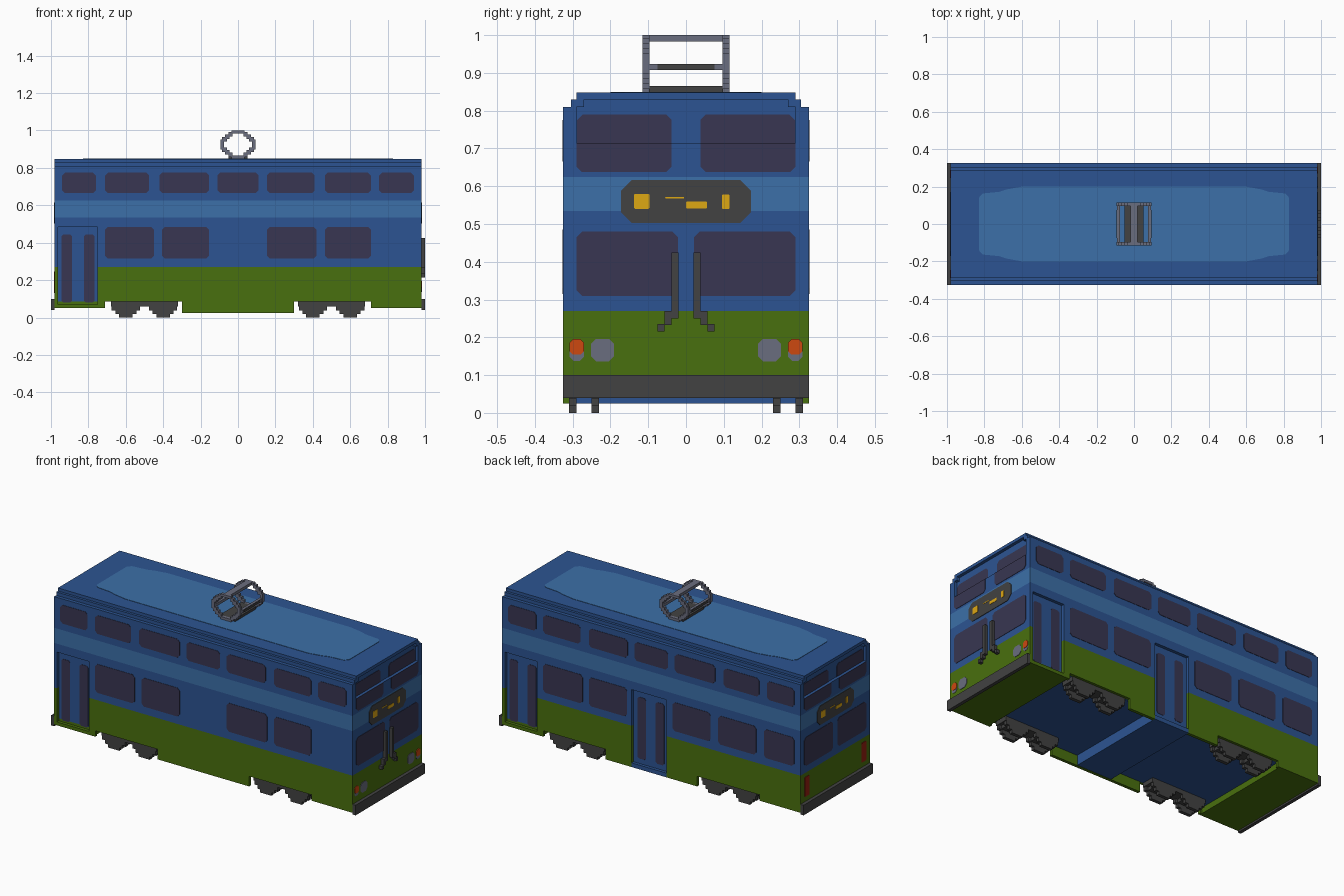
import bpy, bmesh

if "Cube" in bpy.data.objects:
    bpy.data.objects.remove(bpy.data.objects["Cube"])


def material(name, r, g, b):
    lin = [((c / 255 + 0.055) / 1.055) ** 2.4 for c in (r, g, b)] + [1.0]
    m = bpy.data.materials.new(name)
    m.use_nodes = True
    m.diffuse_color = lin
    m.node_tree.nodes["Principled BSDF"].inputs["Base Color"].default_value = lin
    return m


BLUE = material("body blue", 44, 84, 146)
LIGHT = material("light blue", 60, 112, 168)
GREEN = material("lower green", 73, 112, 14)
GLASS = material("window glass", 56, 54, 82)
DARK = material("dark grey", 66, 66, 66)
GREY = material("metal grey", 106, 109, 126)
ORANGE = material("indicator orange", 205, 72, 16)
YELLOW = material("sign yellow", 222, 168, 20)
RED = material("tail light red", 150, 32, 16)


def finish(name, bm, mat):
    bmesh.ops.recalc_face_normals(bm, faces=bm.faces)
    me = bpy.data.meshes.new(name)
    bm.to_mesh(me)
    bm.free()
    me.materials.append(mat)
    ob = bpy.data.objects.new(name, me)
    bpy.context.collection.objects.link(ob)
    return ob


def boxes(name, mat, items):
    """One object from boxes given as (x0, x1, y0, y1, z0, z1)."""
    bm = bmesh.new()
    for x0, x1, y0, y1, z0, z1 in items:
        vs = bmesh.ops.create_cube(bm, size=1)["verts"]
        for v in vs:
            v.co = (x1 if v.co.x > 0 else x0, y1 if v.co.y > 0 else y0, z1 if v.co.z > 0 else z0)
    return finish(name, bm, mat)


def both(lo, hi):
    """A range and its mirror image."""
    return [(lo, hi), (-hi, -lo)]


def plates(name, mat, axis, at, rects, cut=(0.015, 0.015), t=0.002):
    """Thin plates with cut corners on the plane axis=at; cut is (bottom, top)."""
    bm = bmesh.new()
    s = 1 if at > 0 else -1
    cb, ct = cut
    for u0, u1, v0, v1 in rects:
        pts = [(u0 + cb, v0), (u1 - cb, v0), (u1, v0 + cb), (u1, v1 - ct),
               (u1 - ct, v1), (u0 + ct, v1), (u0, v1 - ct), (u0, v0 + cb)]
        pts = [p for i, p in enumerate(pts) if p != pts[i - 1]]
        rings = []
        for d in (at - s * t, at + s * t):
            rings.append([bm.verts.new((d, u, v) if axis == "x" else (u, d, v)) for u, v in pts])
        bm.faces.new(rings[0])
        bm.faces.new(rings[1])
        for i in range(len(pts)):
            bm.faces.new((rings[0][i - 1], rings[0][i], rings[1][i], rings[1][i - 1]))
    return finish(name, bm, mat)


# Overall half sizes, with the inner core one step (0.018) inside the shell
X, Y, XC, YC = 0.98, 0.325, 0.962, 0.307
FLOOR, BELT, EAVE = 0.085, 0.27, 0.81
LAYERS = [(BELT, 0.535, BLUE, "lower_panel"), (0.535, 0.625, LIGHT, "waist_band"),
          (0.625, EAVE, BLUE, "upper_panel")]

# Core, door well and stepped roof
boxes("body_core", BLUE, [(-XC, XC, -YC, YC, FLOOR, EAVE)])
boxes("door_well", BLUE, [(-0.1, 0.13, -0.305, YC, 0.025, FLOOR)])
boxes("roof", BLUE, [(-XC, XC, -0.27, 0.27, EAVE, 0.83), (-X, X, -0.29, 0.29, 0.83, 0.848)]
      + [(-X, X, a, b, EAVE, 0.83) for a, b in both(0.27, 0.305)])

# Pale roof patch
bm = bmesh.new()
quarter = [(0.83, 0.14), (0.81, 0.163), (0.72, 0.172), (0.68, 0.185), (0.6, 0.2)]
outline = quarter + [(-x, y) for x, y in reversed(quarter)]
outline += [(-x, -y) for x, y in outline]
face = bm.faces.new([bm.verts.new((x, y, 0.846)) for x, y in outline])
top = bmesh.ops.extrude_face_region(bm, geom=[face])["geom"]
for v in top:
    if isinstance(v, bmesh.types.BMVert):
        v.co.z = 0.85
finish("roof_patch", bm, LIGHT)

# Side shells: skirt follows the wheel arches, doors stay open as recesses
SKIRT = [(-XC, -0.71, 0.05), (-0.71, -0.3, FLOOR), (-0.3, 0.3, 0.025),
         (0.3, 0.71, FLOOR), (0.71, XC, 0.05)]
UPPER_WINDOWS = [(-0.94, -0.76), (-0.71, -0.475), (-0.42, -0.155), (-0.11, 0.11),
                 (0.155, 0.41), (0.465, 0.71), (0.755, 0.94)]
SIDES = {
    "front": (-1, [(-XC, -0.75)], [(-0.71, -0.45), (-0.405, -0.155), (0.155, 0.42), (0.465, 0.71)]),
    "back": (1, [(-0.1, 0.13), (0.75, XC)],
             [(-0.94, -0.74), (-0.69, -0.44), (-0.39, -0.14), (0.16, 0.41), (0.45, 0.71)]),
}
for side, (s, doors, windows) in SIDES.items():
    y0, y1 = sorted((s * YC, s * Y))
    solid, x = [], -XC
    for a, b in doors + [(XC, XC)]:
        if a > x:
            solid.append((x, a))
        x = b
    skirt = [(max(a, p), min(b, q), y0, y1, z, BELT)
             for a, b in solid for p, q, z in SKIRT if max(a, p) < min(b, q)]
    skirt += [(a, b, y0, y1, 0.05, 0.07) for a, b in doors if abs(a + b) > 1]
    boxes(side + "_skirt", GREEN, skirt)
    for z0, z1, mat, label in LAYERS:
        if label == "lower_panel":
            items = [(a, b, y0, y1, z0, z1) for a, b in solid]
            items += [(a, b, y0, y1, 0.485, z1) for a, b in doors]
        else:
            items = [(-XC, XC, y0, y1, z0, z1)]
        boxes(side + "_" + label, mat, items)
    plates(side + "_upper_windows", GLASS, "y", s * Y, [(a, b, 0.665, 0.775) for a, b in UPPER_WINDOWS])
    plates(side + "_lower_windows", GLASS, "y", s * Y, [(a, b, 0.315, 0.485) for a, b in windows])
    panes = []
    for a, b in doors:
        m = (a + b) / 2
        panes += [(m - 0.088, m - 0.032, 0.08, 0.445), (m + 0.032, m + 0.088, 0.08, 0.445)]
    plates(side + "_door_windows", GLASS, "y", s * YC, panes, (0.01, 0.01))
    # Middle door sill
    if s > 0:
        boxes("door_sill", BLUE, [(-0.1, 0.13, YC, Y, 0.025, 0.05)])

# Ends: same panels, with the upper windscreen set back one step
for end, s in (("right", 1), ("left", -1)):
    def ex(a, b):
        return tuple(sorted((s * a, s * b)))
    shell = ex(XC, X)
    boxes(end + "_end_floor", GREEN, [ex(0.72, X) + (-YC, YC, 0.05, FLOOR)])
    boxes(end + "_end_lower", GREEN, [shell + (-Y, Y, 0.05, BELT)])
    for z0, z1, mat, label in LAYERS:
        items = [shell + (-Y, Y, z0, min(z1, 0.715))]
        if label == "upper_panel":
            items += [shell + (a, b, 0.715, EAVE) for a, b in both(0.29, Y)]
        boxes(end + "_end_" + label, mat, items)
    boxes(end + "_bumper", DARK, [ex(X, 1.0) + (-Y, Y, 0.04, 0.1)])
    plates(end + "_lower_windscreen", GLASS, "x", s * X,
           [(a, b, 0.31, 0.48) for a, b in both(0.021, 0.29)])
    plates(end + "_upper_windscreen_base", GLASS, "x", s * X,
           [(a, b, 0.637, 0.715) for a, b in both(0.038, 0.29)], (0.015, 0))
    plates(end + "_upper_windscreen_top", GLASS, "x", s * XC,
           [(a, b, 0.715, 0.79) for a, b in both(0.038, 0.288)], (0, 0.015))
    # Destination board with plain lit patches
    plates(end + "_board", DARK, "x", s * X, [(-0.172, 0.172, 0.503, 0.616)], (0.028, 0.028), 0.003)
    marks = [(-0.137, -0.097, 0.54, 0.58), (0.095, 0.115, 0.54, 0.578),
             (0.0, 0.056, 0.541, 0.559), (-0.055, -0.005, 0.567, 0.572)]
    plates(end + "_board_patches", YELLOW, "x", s * X,
           [tuple(sorted((s * a, s * b))) + (c, d) for a, b, c, d in marks], (0.002, 0.002), 0.0045)

# Headlights, indicators and wipers on the right end, tail lights on the left
plates("headlights", GREY, "x", X, [(a, b, 0.136, 0.196) for a, b in both(0.19, 0.252)], (0.014, 0.014), 0.003)
plates("indicator_bases", GREY, "x", X, [(a, b, 0.138, 0.18) for a, b in both(0.27, 0.308)], (0.01, 0.01))
plates("indicators", ORANGE, "x", X, [(a, b, 0.155, 0.196) for a, b in both(0.27, 0.308)], (0.008, 0.01), 0.004)
plates("tail_lights", RED, "x", -X, [(a, b, 0.13, 0.245) for a, b in both(0.245, 0.288)], (0.003, 0.003), 0.003)
wiper = []
for lo, hi, z0, z1 in ((0.02, 0.038, 0.25, 0.425), (0.038, 0.057, 0.233, 0.27), (0.057, 0.075, 0.215, 0.235)):
    wiper += [(X, 1.0, a, b, z0, z1) for a, b in both(lo, hi)]
boxes("wipers", DARK, wiper)

# Bogies: frame bar with stepped wheels in an outer and inner row
for cx, xn in ((-0.5, "left"), (0.5, "right")):
    for s, yn in ((-1, "front"), (1, "back")):
        def yr(a, b):
            return tuple(sorted((s * a, s * b)))
        parts = [(cx - 0.18, cx + 0.18) + yr(0.23, 0.31) + (0.06, 0.088)]
        for wx in (cx - 0.1, cx + 0.1):
            parts.append((wx - 0.06, wx + 0.06) + yr(0.25, 0.29) + (0.04, 0.06))
            for row in (yr(0.23, 0.25), yr(0.29, 0.31)):
                for half, z0, z1 in ((0.075, 0.038, 0.06), (0.056, 0.018, 0.038), (0.037, 0.0, 0.018)):
                    parts.append((wx - half, wx + half) + row + (z0, z1))
        boxes(xn + "_" + yn + "_bogie", DARK, parts)

# Roof current collector: two stepped rings joined by crossbars
STEPS = [(0.0, 0.035, 0.06, 0.075), (0.03, 0.052, 0.044, 0.066), (0.046, 0.07, 0.03, 0.054),
         (0.06, 0.085, 0.016, 0.04), (0.075, 0.093, 0.0, 0.026)]
ring = []
for ya, yb in both(0.097, 0.115):
    for x0, x1, z0, z1 in STEPS:
        for xa, xb in both(x0, x1):
            for za, zb in both(z0, z1):
                ring.append((xa, xb, ya, yb, 0.925 + za, 0.925 + zb))
boxes("collector_rings", GREY, ring)
bars = [(-0.02, 0.02, -0.1, 0.1, 0.983, 1.0)]
bars += [(a, b, -0.1, 0.1, 0.907, 0.924) for a, b in both(0.074, 0.09)]
boxes("collector_crossbars", GREY, bars)
boxes("collector_bar_covers", DARK, [(a, b, -0.075, 0.075, 0.908, 0.923) for a, b in both(0.088, 0.0925)])
boxes("collector_base", DARK, [(-0.05, 0.05, -0.098, 0.098, 0.846, 0.865)])
